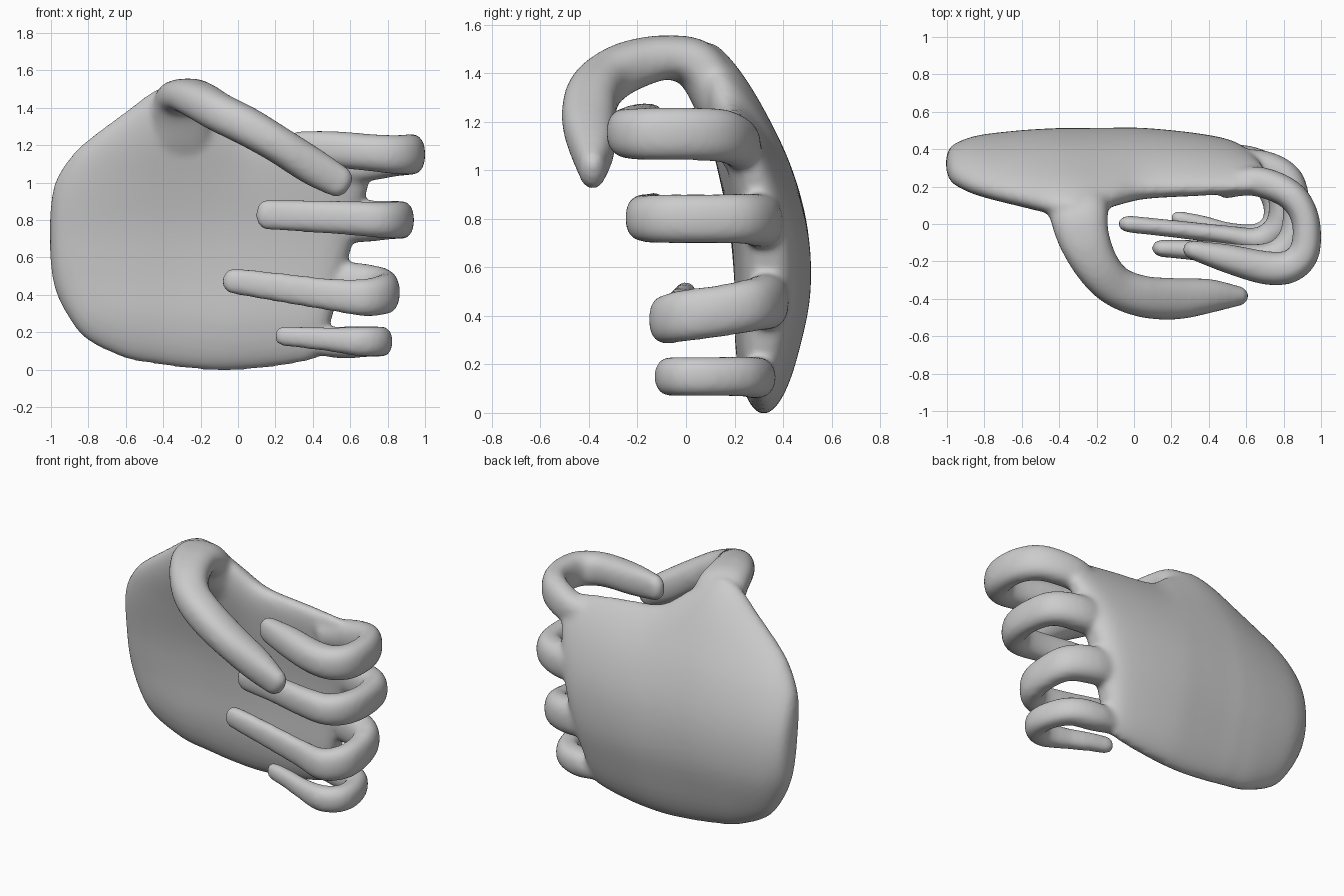
import bpy, bmesh, math
from mathutils import Vector


def catmull(rows, steps=6):
    """Smooth interpolation of tuples of any length."""
    out, n = [], len(rows)
    for i in range(n - 1):
        a, b, c, d = (rows[min(max(j, 0), n - 1)] for j in (i - 1, i, i + 1, i + 2))
        for s in range(steps):
            t = s / steps
            out.append([0.5 * (2 * q + (r - p) * t + (2 * p - 5 * q + 4 * r - u) * t * t
                               + (3 * q - p - 3 * r + u) * t ** 3)
                        for p, q, r, u in zip(a, b, c, d)])
    return out + [list(rows[-1])]


def lookup(table, v):
    for (a, p), (b, q) in zip(table, table[1:]):
        if v <= b:
            return p + (q - p) * max(0, (v - a) / (b - a))
    return table[-1][1]


def loft(bm, rings):
    loops = [[bm.verts.new(p) for p in ring] for ring in rings]
    n = len(loops[0])
    for a, b in zip(loops, loops[1:]):
        for i in range(n):
            bm.faces.new((a[i], a[(i + 1) % n], b[(i + 1) % n], b[i]))
    bm.faces.new(loops[0][::-1])
    bm.faces.new(loops[-1])


def digit(bm, rows, sides=20):
    """Sweep an oval along (x, y, z, half width, half height) with a round tip."""
    pts = catmull(rows)
    rings = []

    def ring(c, t, a, h):
        side = t.cross(Vector((0, 0, 1)))
        side.normalize()
        up = side.cross(t)
        pw = lambda v: math.copysign(abs(v) ** 0.85, v)
        rings.append([c + side * a * pw(math.cos(i * math.tau / sides))
                      + up * h * pw(math.sin(i * math.tau / sides)) for i in range(sides)])

    for i, p in enumerate(pts):
        t = (Vector(pts[min(i + 1, len(pts) - 1)][:3]) - Vector(pts[max(i - 1, 0)][:3])).normalized()
        ring(Vector(p[:3]), t, p[3], p[4])
    for k in range(1, 6):
        f = k / 5.2 * math.pi / 2
        ring(Vector(p[:3]) + t * p[3] * 1.2 * math.sin(f), t, p[3] * math.cos(f), p[4] * math.cos(f))
    loft(bm, rings)


bm = bmesh.new()

# palm: cambered lens sections; x, z low, z high, half thickness
stations = [(-1.005, .6, .84, .03), (-.978, .43, 1.0, .085), (-.9, .27, 1.13, .12),
            (-.8, .155, 1.23, .14), (-.6, .06, 1.38, .155), (-.44, .03, 1.495, .16),
            (-.3, .01, 1.52, .16), (-.12, -.004, 1.4, .16), (.05, .0, 1.28, .158),
            (.3, .022, 1.24, .14), (.48, .045, 1.21, .115), (.56, .06, 1.19, .08), (.59, .09, 1.16, .035)]
camber = catmull([(0, .32), (.25, .335), (.5, .357), (.75, .343), (1, .285), (1.25, .195), (1.5, .1)], 10)
rings = []
for x, lo, hi, thick in catmull(stations, 5):
    ring = []
    for i in range(64):
        a = i * math.tau / 64
        w = math.cos(a)
        z = (lo + hi) / 2 + (hi - lo) / 2 * w
        t = thick * math.sqrt(max(0, 1 - abs(w) ** 2.2)) * (1 if math.sin(a) > 0 else -1)
        s = max(0, x) ** 1.5 / .43
        y = lookup(camber, z) - .015 * s - .022 * max(0, -x - .4) / .6
        ring.append(Vector((x + s * (z - .6) * .26, y + t, z)))
    rings.append(ring)
loft(bm, rings)

# thumb
digit(bm, [(-.3, .24, 1.0, .2, .06), (-.3, .165, 1.23, .185, .105), (-.295, .06, 1.42, .16, .105),
           (-.27, -.07, 1.465, .14, .092),
           (-.2, -.22, 1.435, .12, .102), (-.1, -.33, 1.375, .11, .105), (.05, -.388, 1.3, .112, .105),
           (.22, -.4, 1.2, .112, .1), (.4, -.385, 1.085, .092, .1), (.54, -.385, 1.005, .057, .087)])
# index finger
digit(bm, [(.46, .19, 1.08, .06, .08), (.64, .23, 1.1, .08, .1), (.83, .16, 1.14, .08, .11),
           (.915, .03, 1.15, .075, .11), (.915, -.14, 1.15, .08, .11), (.84, -.225, 1.15, .087, .105),
           (.71, -.235, 1.16, .09, .1), (.5, -.185, 1.18, .077, .097), (.32, -.14, 1.195, .052, .083)])
# middle finger
digit(bm, [(.43, .31, .77, .06, .09), (.65, .31, .79, .09, .11), (.815, .245, .8, .083, .105),
           (.867, .1, .8, .073, .102), (.85, -.07, .8, .075, .102), (.76, -.165, .8, .077, .097),
           (.6, -.175, .81, .067, .092), (.38, -.145, .82, .057, .087), (.15, -.13, .83, .047, .082)])
# ring finger
digit(bm, [(.38, .33, .46, .06, .09), (.57, .335, .46, .09, .115), (.735, .275, .445, .083, .11),
           (.79, .14, .42, .073, .107), (.775, -.01, .4, .073, .107), (.67, -.085, .385, .069, .1),
           (.5, -.06, .4, .052, .087), (.25, -.03, .435, .047, .08), (-.03, 0, .475, .046, .07)])
# little finger
digit(bm, [(.36, .3, .15, .05, .06), (.54, .29, .145, .08, .085), (.685, .24, .15, .074, .084),
           (.755, .11, .15, .066, .082), (.745, -.01, .15, .068, .082), (.65, -.065, .15, .066, .08),
           (.5, -.04, .16, .05, .066), (.37, 0, .17, .045, .06), (.24, .03, .18, .04, .054)])

bmesh.ops.recalc_face_normals(bm, faces=bm.faces)
mesh = bpy.data.meshes.new("hand")
bm.to_mesh(mesh)
bm.free()
hand = bpy.data.objects.new("hand", mesh)
bpy.context.collection.objects.link(hand)

# fuse the parts into one skin and soften the joins
remesh = hand.modifiers.new("fuse", 'REMESH')
remesh.mode = 'VOXEL'
remesh.voxel_size = 0.016
remesh.use_smooth_shade = True
soft = hand.modifiers.new("soften", 'SMOOTH')
soft.factor = 0.5
soft.iterations = 12
